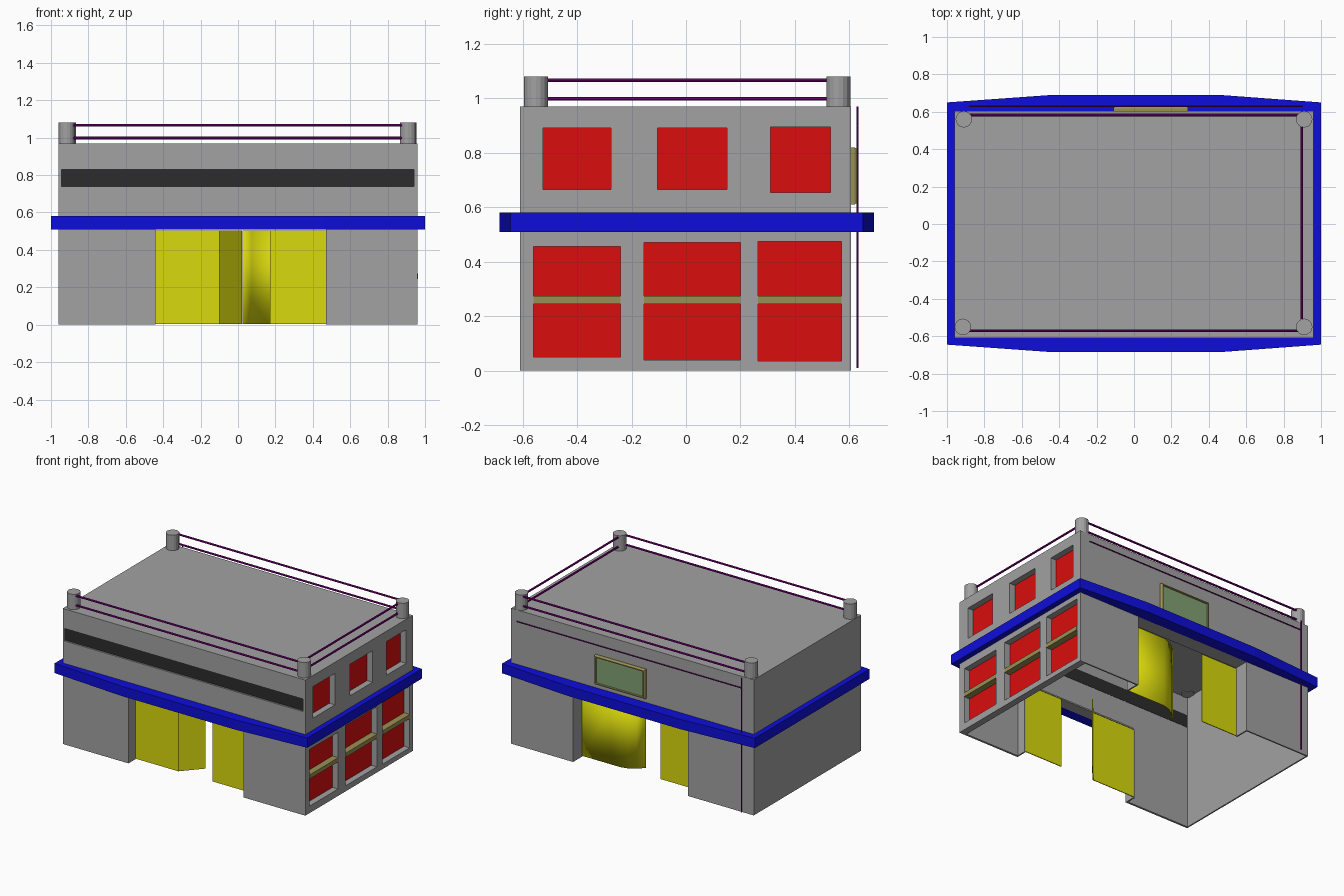
import bpy, bmesh
from mathutils import Vector

if "Cube" in bpy.data.objects:
    bpy.data.objects.remove(bpy.data.objects["Cube"], do_unlink=True)


def material(name, rgb):
    m = bpy.data.materials.new(name)
    m.use_nodes = True
    m.diffuse_color = (*rgb, 1)
    m.node_tree.nodes["Principled BSDF"].inputs["Base Color"].default_value = (*rgb, 1)
    return m


GREY = material("concrete grey", (0.36, 0.36, 0.36))
RED = material("window red", (0.7, 0.004, 0.004))
BLUE = material("band blue", (0.004, 0.004, 0.7))
YELLOW = material("door yellow", (0.7, 0.7, 0.004))
PURPLE = material("rail purple", (0.22, 0.0, 0.22))
DARK = material("strip charcoal", (0.025, 0.025, 0.025))
OLIVE = material("trim olive", (0.33, 0.28, 0.09))
GREEN = material("panel green", (0.22, 0.36, 0.17))


def finish(name, bm, *mats):
    bmesh.ops.recalc_face_normals(bm, faces=bm.faces)
    me = bpy.data.meshes.new(name)
    bm.to_mesh(me)
    bm.free()
    for m in mats:
        me.materials.append(m)
    ob = bpy.data.objects.new(name, me)
    bpy.context.scene.collection.objects.link(ob)
    return ob


def box_bm(x, y, z):
    bm = bmesh.new()
    bmesh.ops.create_cube(bm, size=1)
    for v in bm.verts:
        v.co = [r[0] if c < 0 else r[1] for c, r in zip(v.co, (x, y, z))]
    return bm


def box(name, x, y, z, mat):
    return finish(name, box_bm(x, y, z), mat)


def rod(name, a, b, radius, mat, sides=8):
    a, b = Vector(a), Vector(b)
    bm = bmesh.new()
    bmesh.ops.create_cone(bm, cap_ends=True, segments=sides, radius1=radius,
                          radius2=radius, depth=(b - a).length)
    turn = (b - a).to_track_quat('Z', 'Y')
    for v in bm.verts:
        v.co = turn @ v.co + (a + b) / 2
    return finish(name, bm, mat)


def cut(ob, ranges):
    """Subtract boxes from an object and keep only the finished mesh."""
    cutters = [box("cutter", *r, GREY) for r in ranges]
    for c in cutters:
        c.hide_render = True
        mod = ob.modifiers.new("cut", 'BOOLEAN')
        mod.operation, mod.solver, mod.object = 'DIFFERENCE', 'EXACT', c
    deps = bpy.context.evaluated_depsgraph_get()
    me = bpy.data.meshes.new_from_object(ob.evaluated_get(deps))
    mat = ob.data.materials[0]
    ob.modifiers.clear()
    ob.data = me
    me.materials.clear()
    me.materials.append(mat)
    for p in me.polygons:
        p.material_index = 0
    for c in cutters:
        bpy.data.objects.remove(c, do_unlink=True)


# Window openings in the side wall: (y range, z range)
upper = [((-0.525, -0.275), (0.665, 0.89)), ((-0.105, 0.15), (0.665, 0.89)),
         ((0.31, 0.53), (0.655, 0.895))]
lower = [((-0.56, -0.24), (0.05, 0.455)), ((-0.155, 0.20), (0.04, 0.47)),
         ((0.265, 0.57), (0.035, 0.475))]
DOOR = (-0.44, 0.47)
STRIP = ((-0.945, 0.94), (0.74, 0.83))

# Hollow building shell, open underneath, with doorways at front and back
shell = box("building_shell", (-0.96, 0.96), (-0.61, 0.605), (0, 0.97), GREY)
cut(shell, [((-0.95, 0.912), (-0.595, 0.595), (-0.1, 0.96)),
            (DOOR, (-1, 1), (-0.1, 0.51)),
            (STRIP[0], (-0.7, -0.55), STRIP[1])]
    + [((0.88, 1), y, z) for y, z in upper + lower])

# Recessed front strip
box("front_strip", STRIP[0], (-0.598, -0.593), STRIP[1], DARK)

# Red panes, and a transom across each lower window
for i, (y, z) in enumerate(upper + lower):
    box(f"window_pane_{i + 1}", (0.909, 0.916), y, z, RED)
for i, (y, z) in enumerate(lower):
    box(f"window_transom_{i + 1}", (0.912, 0.962), y, (0.245, 0.275), OLIVE)

# Doorway returns
for side, y in (("front", (-0.605, -0.53)), ("back", (0.50, 0.60))):
    box(f"{side}_right_jamb", (DOOR[0] - 0.01, DOOR[0]), y, (0, 0.51), GREY)
    box(f"{side}_left_jamb", (DOOR[1], DOOR[1] + 0.01), y, (0, 0.51), GREY)
    box(f"{side}_soffit", DOOR, y, (0.51, 0.52), GREY)


# Door leaves: thin sheets standing on a plan path
def door(name, path, smooth=False):
    bm = bmesh.new()
    rows = [[bm.verts.new((x, y, z)) for z in (0.005, 0.505)] for x, y in path]
    for a, b in zip(rows, rows[1:]):
        bm.faces.new((a[0], b[0], b[1], a[1]))
    ob = finish(name, bm, YELLOW)
    mod = ob.modifiers.new("thickness", 'SOLIDIFY')
    mod.thickness, mod.offset = 0.006, 0
    if smooth:
        for p in ob.data.polygons:
            p.use_smooth = True


door("front_right_door", [(-0.44, -0.53), (-0.10, -0.53), (0.02, -0.395)])
door("front_left_door", [(0.17, -0.53), (0.47, -0.53)])
door("back_left_door", [(0.47, 0.50), (0.17, 0.50), (0.12, 0.488),
                        (0.07, 0.458), (0.025, 0.415)], True)
door("back_right_door", [(-0.15, 0.50), (-0.44, 0.50)])

# Blue band with bowed front and back edges
bm = bmesh.new()
half = [(-1, -0.645), (-0.44, -0.685), (0.46, -0.685), (1, -0.645)]
outline = half + [(x, -y + 0.005) for x, y in reversed(half)]
base = bm.faces.new([bm.verts.new((x, y, 0.51)) for x, y in outline])
ext = bmesh.ops.extrude_face_region(bm, geom=[base])["geom"]
for v in ext:
    if isinstance(v, bmesh.types.BMVert):
        v.co.z = 0.58
band = finish("blue_band", bm, BLUE)
cut(band, [((-0.956, 0.956), (-0.606, 0.601), (0.4, 0.7))])

# Roof corner posts
for name, x, y in (("front_right", -0.915, -0.55), ("front_left", 0.91, -0.55),
                   ("back_right", -0.91, 0.56), ("back_left", 0.91, 0.56)):
    rod(f"{name}_post", (x, y, 0.955), (x, y, 1.08), 0.044, GREY, 16)

# Double rails on three sides of the roof
for level, z in (("lower", 0.998), ("upper", 1.066)):
    rod(f"front_{level}_rail", (-0.9, -0.57, z), (0.9, -0.57, z), 0.007, PURPLE)
    rod(f"back_{level}_rail", (-0.9, 0.583, z), (0.9, 0.583, z), 0.007, PURPLE)
    rod(f"side_{level}_rail", (0.897, -0.56, z), (0.897, 0.57, z), 0.007, PURPLE)

# Thin pipes on the back wall
rod("back_pipe_across", (-0.88, 0.63, 0.9), (0.9, 0.63, 0.9), 0.004, PURPLE)
rod("back_pipe_down", (-0.88, 0.63, 0.01), (-0.88, 0.63, 0.97), 0.004, PURPLE)

# Framed panel on the back wall
bm = box_bm((-0.11, 0.29), (0.60, 0.618), (0.61, 0.82))
bm.normal_update()
face = max(bm.faces, key=lambda f: f.calc_center_median().y)
for width, depth in ((0.008, 0.01), (0.01, 0), (0.004, -0.008)):
    bmesh.ops.inset_region(bm, faces=[face], thickness=width, depth=depth)
face.material_index = 1
finish("back_panel", bm, OLIVE, GREEN)
